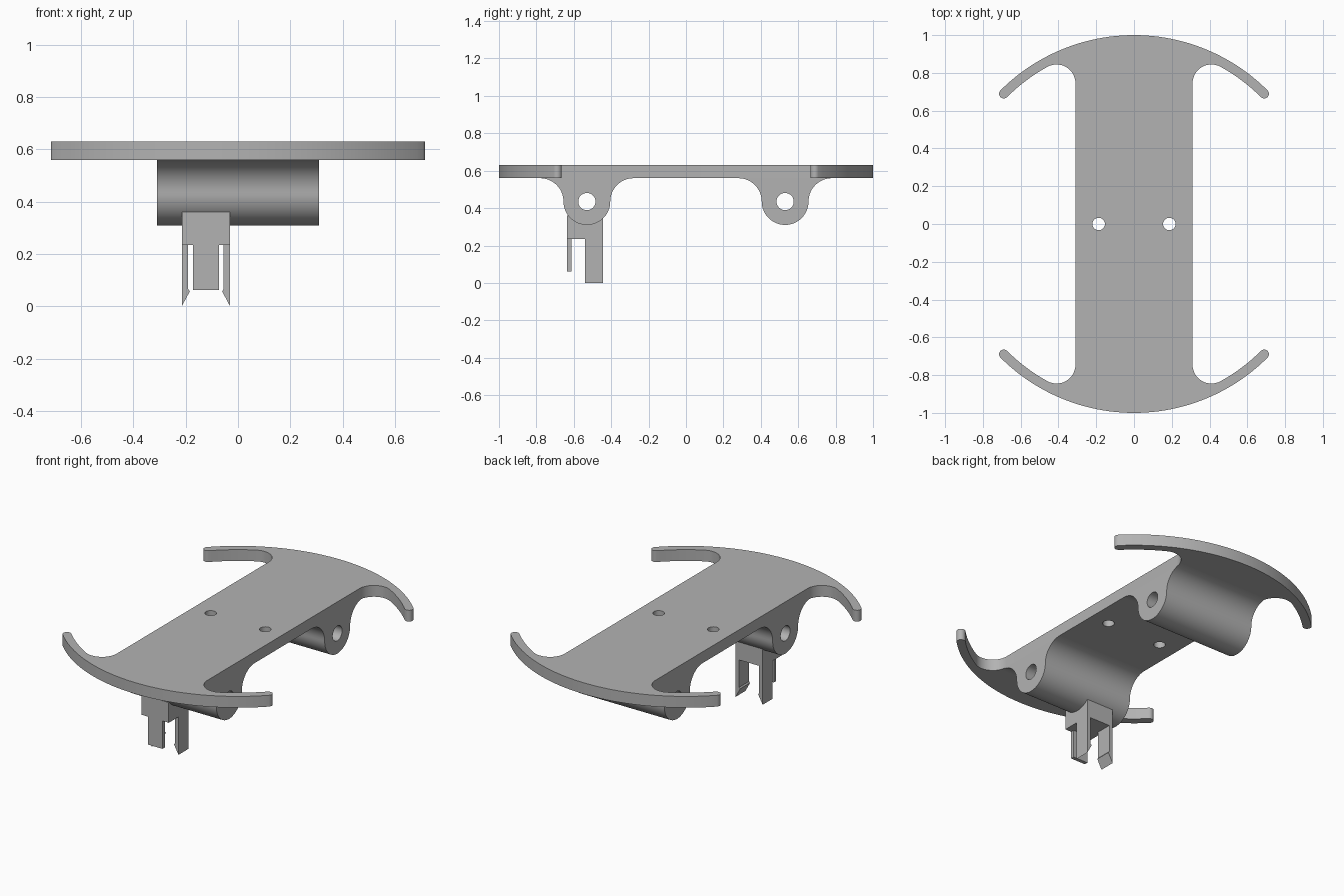
import bpy, bmesh, math
from mathutils import Vector

if "Cube" in bpy.data.objects:
    bpy.data.objects.remove(bpy.data.objects["Cube"])

grey = bpy.data.materials.new("light_grey")
grey.diffuse_color = (0.45, 0.45, 0.45, 1)
grey.use_nodes = True
grey.node_tree.nodes["Principled BSDF"].inputs["Base Color"].default_value = grey.diffuse_color

AXES = {"x": lambda u, v, w: (w, u, v),
        "y": lambda u, v, w: (u, w, v),
        "z": lambda u, v, w: (u, v, w)}


def arc(cx, cy, r, a0, a1, n):
    """Points on an arc, angles in degrees."""
    angles = [math.radians(a0 + (a1 - a0) * i / n) for i in range(n + 1)]
    return [(cx + r * math.cos(a), cy + r * math.sin(a)) for a in angles]


def tidy(loop):
    """Drop repeated neighbouring points."""
    return [p for i, p in enumerate(loop) if math.dist(p, loop[i - 1]) > 1e-4]


def prism(name, outline, axis, lo, hi, holes=()):
    """Extrude a flat outline with optional holes along an axis."""
    place = AXES[axis]
    bm = bmesh.new()
    for loop in (outline, *holes):
        vs = [bm.verts.new(place(u, v, lo)) for u, v in tidy(loop)]
        for i, v in enumerate(vs):
            bm.edges.new((vs[i - 1], v))
    bmesh.ops.triangle_fill(bm, edges=bm.edges[:], use_beauty=True,
                            use_dissolve=False, normal=Vector(place(0, 0, 1)))
    ext = bmesh.ops.extrude_face_region(bm, geom=bm.faces[:], use_keep_orig=True)
    moved = [g for g in ext["geom"] if isinstance(g, bmesh.types.BMVert)]
    bmesh.ops.translate(bm, verts=moved, vec=place(0, 0, hi - lo))
    bmesh.ops.recalc_face_normals(bm, faces=bm.faces[:])
    mesh = bpy.data.meshes.new(name)
    bm.to_mesh(mesh)
    bm.free()
    mesh.materials.append(grey)
    ob = bpy.data.objects.new(name, mesh)
    bpy.context.collection.objects.link(ob)
    bpy.ops.object.select_all(action="DESELECT")
    ob.select_set(True)
    bpy.context.view_layer.objects.active = ob
    bpy.ops.object.shade_smooth_by_angle(angle=math.radians(30))
    return ob


def rect(u0, u1, v0, v1):
    return [(u0, v0), (u1, v0), (u1, v1), (u0, v1)]


# Top plate: one quadrant with fillet, curved arm and round tip, mirrored
fx, fr = 0.41, 0.10
fy = math.sqrt((0.95 - fr) ** 2 - fx ** 2)
fa = math.degrees(math.atan2(fy, fx))
tip = 0.975 * math.sqrt(0.5)
quad = (arc(fx, fy, fr, 180, fa, 16) + arc(0, 0, 0.95, fa, 45, 10)
        + arc(tip, tip, 0.025, -135, 45, 10) + arc(0, 0, 1, 45, 90, 24))
half = quad + [(-x, y) for x, y in reversed(quad)]
outline = half + [(x, -y) for x, y in reversed(half)]
screw_holes = [arc(s * 0.187, 0, 0.033, 0, 360, 32)[:-1] for s in (-1, 1)]
prism("top_plate", outline, "z", 0.56, 0.63, screw_holes)

# Two filleted cross lugs with through bores
LZ, LR = 0.435, 0.125
for label, cy in (("front", -0.53), ("back", 0.53)):
    profile = (arc(cy - 2 * LR, LZ, LR, 90, 0, 14) + arc(cy, LZ, LR, 180, 360, 32)
               + arc(cy + 2 * LR, LZ, LR, 180, 90, 14))
    bore = arc(cy, LZ, 0.046, 0, 360, 32)[:-1]
    prism(label + "_lug", profile, "x", -0.31, 0.31, [bore])

# Clip under the front lug: block, thin front tongue, two hooked legs
CX = -0.1225
prism("clip_block", rect(CX - 0.0925, CX + 0.0925, 0.235, 0.36), "y", -0.635, -0.443)
prism("clip_tongue", rect(CX - 0.05, CX + 0.05, 0.062, 0.235), "y", -0.635, -0.613)
for label, s in (("left", -1), ("right", 1)):
    leg = [(0.068, 0.235), (0.0925, 0.235), (0.0925, 0), (0.0615, 0.058), (0.068, 0.066)]
    prism("clip_leg_" + label, [(CX + s * x, z) for x, z in leg], "y", -0.54, -0.443)
